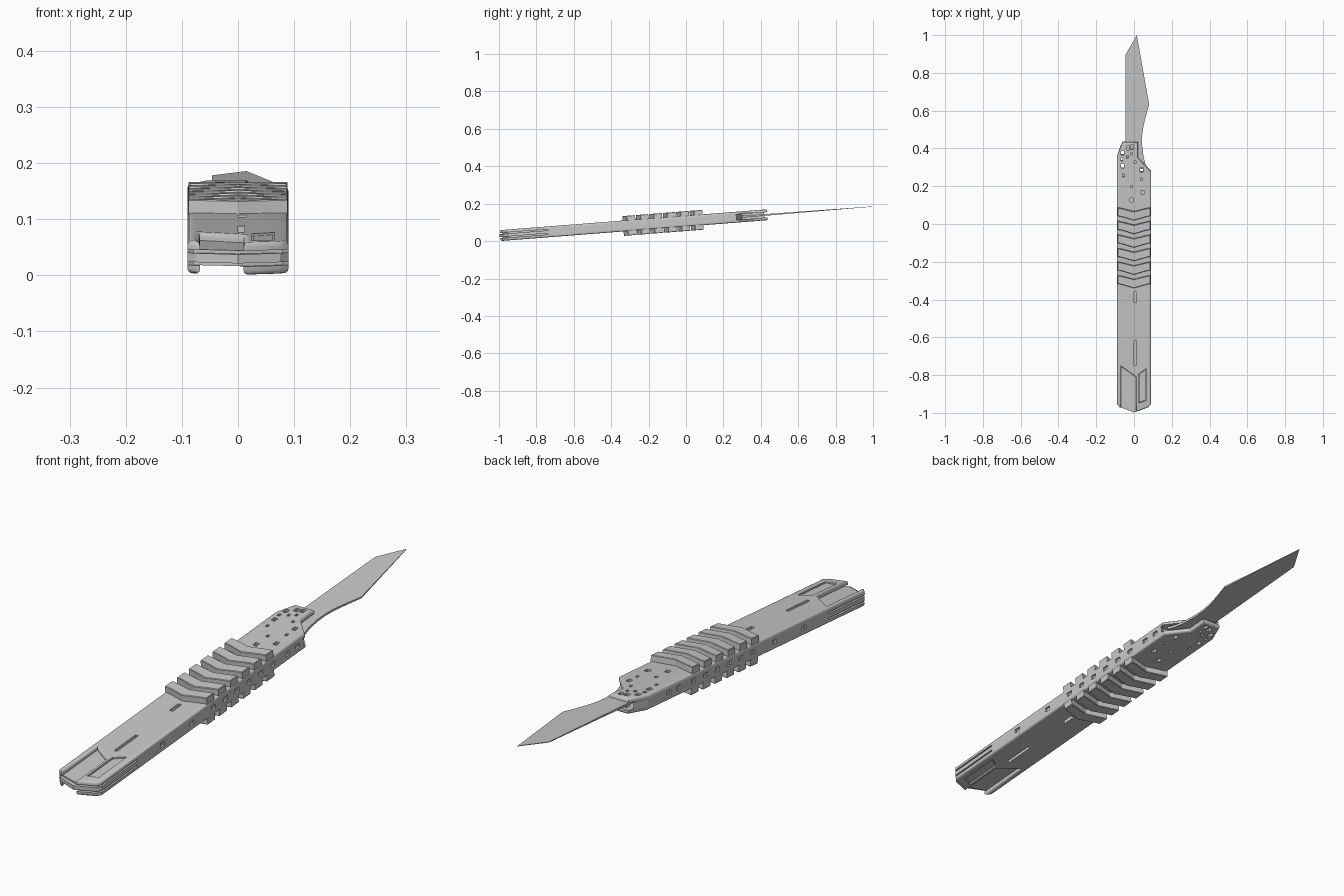
import bpy, bmesh, math
from mathutils import Matrix, Vector

if "Cube" in bpy.data.objects:
    bpy.data.objects.remove(bpy.data.objects["Cube"], do_unlink=True)

steel = bpy.data.materials.new("steel grey")
steel.use_nodes = True
GREY = (0.58, 0.58, 0.58, 1)
steel.diffuse_color = GREY
steel.node_tree.nodes["Principled BSDF"].inputs["Base Color"].default_value = GREY

# The whole tool lies along y and is tilted so the blade tip rises
TILT = Matrix.Translation((0, 0, 0.107)) @ Matrix.Rotation(math.atan(0.078), 4, 'X')


def rect(x0, x1, y0, y1):
    return [(x0, y0), (x1, y0), (x1, y1), (x0, y1)]


def inset(outline, d):
    """Move a counter-clockwise outline inward by d with mitred corners."""
    pts = [Vector(p) for p in outline]
    result = []
    for i, p in enumerate(pts):
        a = (p - pts[i - 1]).normalized()
        b = (pts[(i + 1) % len(pts)] - p).normalized()
        na, nb = Vector((-a.y, a.x)), Vector((-b.y, b.x))
        result.append(p + (na + nb) * (d / (1 + na.dot(nb))))
    return result


def walls(bm, outline, rings):
    """Stack copies of an outline, each (inset, z); return bottom and top rows."""
    rows = [[bm.verts.new((x, y, z)) for x, y in inset(outline, d)] for d, z in rings]
    for low, high in zip(rows, rows[1:]):
        for i in range(len(low)):
            j = (i + 1) % len(low)
            bm.faces.new((low[i], low[j], high[j], high[i]))
    return rows[0], rows[-1]


def prism(bm, outline, z0, z1):
    for row in walls(bm, outline, [(0, z0), (0, z1)]):
        bm.faces.new(row)


def holed_plate(bm, outline, holes, rings):
    """A plate with shaped edges and straight holes through it."""
    ends = [rings[0], rings[-1]]
    loops = [walls(bm, outline, rings)]
    loops += [walls(bm, h, [(0, z) for d, z in ends]) for h in holes]
    for end in (0, 1):
        edges = [bm.edges.get((pair[end][i - 1], pair[end][i]))
                 for pair in loops for i in range(len(pair[end]))]
        bmesh.ops.triangle_fill(bm, use_beauty=True, edges=edges)


def finish(name, bm):
    bmesh.ops.recalc_face_normals(bm, faces=bm.faces)
    mesh = bpy.data.meshes.new(name)
    bm.to_mesh(mesh)
    bm.free()
    mesh.materials.append(steel)
    obj = bpy.data.objects.new(name, mesh)
    bpy.context.collection.objects.link(obj)
    obj.matrix_world = TILT
    return obj


def mirrored(half):
    """Close a +x half outline, listed from tail to front, across x = 0."""
    return half + [(-x, y) for x, y in reversed(half)]


# Handle core: its front end is a slot that opens to the blade
front = [(0.09, 0.27), (0.07, 0.26), (-0.07, 0.3), (-0.07, 0.42), (-0.09, 0.36)]
side = [(0.075, -0.972), (0.09, -0.955)]
for y in [-0.6, -0.42] + [-0.29 + 0.072 * i for i in range(6)] + [0.16, 0.22]:
    side += [(0.09, y), (0.083, y), (0.083, y + 0.025), (0.09, y + 0.025)]
bm = bmesh.new()
prism(bm, [(0, -1)] + side + front + [(-x, y) for x, y in reversed(side)], -0.008, 0.008)
finish("handle_core", bm)

# Core layers narrowed at the tail, leaving two grooves along each side
narrow = [(0.08, -0.96), (0.08, -0.74), (0.09, -0.74)]
layer = [(0, -0.985)] + narrow + front + [(-x, y) for x, y in reversed(narrow)]
# Outer shells with a stepped tail recess, slots and rivet holes
shell = [(0.01, -0.996), (0.075, -0.972), (0.09, -0.955), (0.09, 0.28), (0.02, 0.355),
         (0.02, 0.437), (-0.06, 0.437), (-0.09, 0.36), (-0.09, -0.955),
         (-0.075, -0.972), (-0.068, -0.974), (-0.068, -0.755), (0.01, -0.81)]
pad = [(0.024, -0.95), (0.065, -0.935), (0.065, -0.765), (0.024, -0.795)]
holes = [pad, rect(0, 0.012, -0.75, -0.62), rect(0, 0.014, -0.415, -0.36)]
rivets = [(-0.055, 0.26), (-0.06, 0.31), (-0.065, 0.345), (-0.06, 0.38),
          (-0.035, 0.36), (-0.032, 0.405), (-0.012, 0.375), (-0.01, 0.41),
          (0.005, 0.33), (0.04, 0.29), (0.04, 0.24), (0.045, 0.17),
          (-0.012, 0.2), (-0.012, 0.13)]
for i, (x, y) in enumerate(rivets):
    w, d = (0.008, 0.011) if i % 2 else (0.005, 0.007)
    holes.append(rect(x - w, x + w, y - d, y + d))

half_rib = [(0, 0), (0.06, 0.018), (0.088, 0.024), (0.088, 0.068), (0.06, 0.062), (0, 0.047)]
for label, s in (("upper", 1), ("lower", -1)):
    bm = bmesh.new()
    prism(bm, layer, s * 0.008, s * 0.014)
    finish(f"{label}_core_layer", bm)

    bm = bmesh.new()
    holed_plate(bm, shell, holes, [(0, s * 0.014), (0, s * 0.021), (0.001, s * 0.025),
                                   (0.004, s * 0.028), (0.008, s * 0.029)])
    plate = finish(f"{label}_handle_shell", bm)
    bpy.ops.object.select_all(action='DESELECT')
    plate.select_set(True)
    bpy.context.view_layer.objects.active = plate
    bpy.ops.object.shade_smooth_by_angle(angle=math.radians(40))

    bm = bmesh.new()
    prism(bm, inset(pad, 0.003), s * 0.014, s * 0.025)
    finish(f"{label}_tail_pad", bm)

    # Chevron grip ribs
    for i in range(6):
        y0 = -0.337 + 0.072 * i
        outline = [(x, y0 + y) for x, y in half_rib]
        outline += [(-x, y) for x, y in reversed(outline[1:-1])]
        bm = bmesh.new()
        rings = [(0, s * 0.02), (0, s * 0.051), (0.002, s * 0.053)]
        for row in walls(bm, outline, rings):
            bm.faces.new(row)
        finish(f"{label}_grip_rib_{i + 1}", bm)

# Blade, thinning toward the tip
bm = bmesh.new()
prism(bm, [(-0.046, 0.3), (0.075, 0.29), (0.06, 0.32), (0.05, 0.36), (0.043, 0.42),
           (0.043, 0.47), (0.05, 0.52), (0.062, 0.57), (0.08, 0.635),
           (0.015, 1.003), (-0.046, 0.897)], -1, 1)
for v in bm.verts:
    v.co.z *= 0.005 - 0.006 * (v.co.y - 0.3)
finish("blade", bm)
